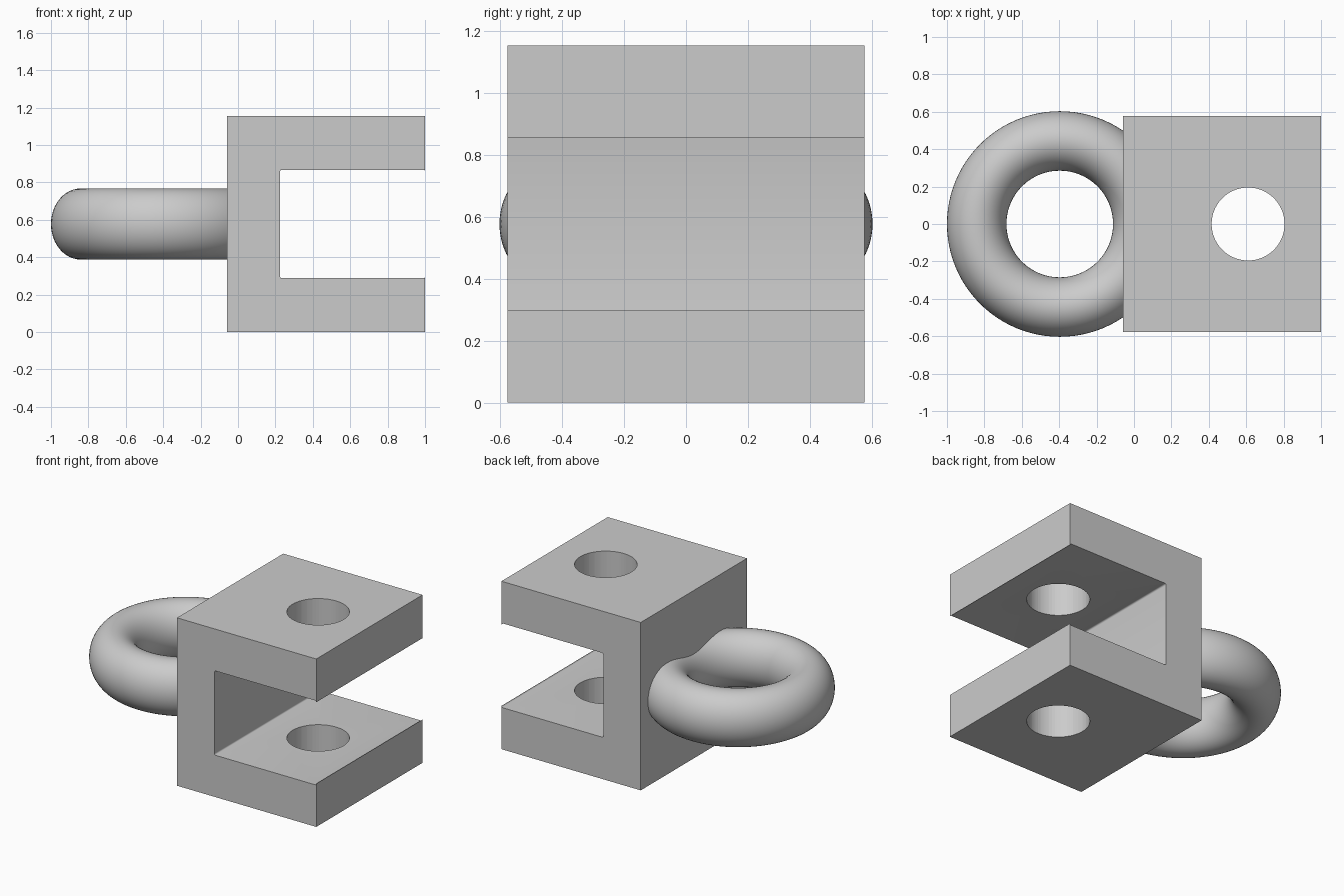
import bpy, bmesh, math
from mathutils import Vector

cube = bpy.data.objects.get("Cube")
if cube:
    bpy.data.objects.remove(cube, do_unlink=True)

grey = bpy.data.materials.new("light_grey")
grey.use_nodes = True
GREY = (0.6, 0.6, 0.6, 1)
grey.diffuse_color = GREY
grey.node_tree.nodes["Principled BSDF"].inputs["Base Color"].default_value = GREY


def add_object(name, bm):
    bmesh.ops.recalc_face_normals(bm, faces=bm.faces)
    mesh = bpy.data.meshes.new(name)
    bm.to_mesh(mesh)
    bm.free()
    mesh.materials.append(grey)
    obj = bpy.data.objects.new(name, mesh)
    bpy.context.collection.objects.link(obj)
    return obj


def smooth(obj):
    bpy.ops.object.select_all(action='DESELECT')
    obj.select_set(True)
    bpy.context.view_layer.objects.active = obj
    bpy.ops.object.shade_smooth_by_angle(angle=math.radians(30))


HEIGHT = 1.155
MID = HEIGHT / 2
HALF = HEIGHT / 2
BACK, FRONT, SLOT_X = -0.06, 1.0, 0.225
SLOT, R = 0.29, 0.01


# Fork block: C-shaped profile with slightly rounded slot corners
def corner(cx, cz, start):
    angles = [math.radians(start + 22.5 * i) for i in range(5)]
    return [(cx + R * math.cos(a), cz + R * math.sin(a)) for a in angles]


upper = [(BACK, HALF), (FRONT, HALF)]
upper += corner(FRONT - R, SLOT - R, 0) + corner(SLOT_X + R, SLOT - R, 90)
profile = upper + [(x, -z) for x, z in reversed(upper)]

bm = bmesh.new()
face = bm.faces.new([bm.verts.new((x, -HALF, MID + z)) for x, z in profile])
side = bmesh.ops.extrude_face_region(bm, geom=[face])
bmesh.ops.translate(bm, vec=(0, 2 * HALF, 0),
                    verts=[v for v in side["geom"] if isinstance(v, bmesh.types.BMVert)])
block = add_object("fork_block", bm)

# Pin hole through both prongs
bm = bmesh.new()
bmesh.ops.create_cone(bm, cap_ends=True, segments=64, radius1=0.195, radius2=0.195, depth=2)
bmesh.ops.translate(bm, vec=(0.61, 0, MID), verts=bm.verts)
cutter = add_object("pin_hole_cutter", bm)
cutter.hide_render = True
cut = block.modifiers.new("pin_hole", 'BOOLEAN')
cut.object = cutter
cut.solver = 'EXACT'
smooth(block)
bpy.ops.object.modifier_apply(modifier=cut.name)
bpy.data.objects.remove(cutter, do_unlink=True)
smooth(block)

# Eye ring: oval section swept around a vertical axis, buried in the block wall
bm = bmesh.new()
center = Vector((-0.397, 0, MID))
section = []
for i in range(48):
    a = math.tau * i / 48
    section.append(bm.verts.new(center + Vector((0.444 + 0.159 * math.cos(a), 0, 0.19 * math.sin(a)))))
edges = [bm.edges.new((section[i - 1], section[i])) for i in range(48)]
bmesh.ops.spin(bm, geom=section + edges, cent=center, axis=(0, 0, 1),
               angle=math.tau, steps=96, use_merge=True)
bmesh.ops.remove_doubles(bm, verts=bm.verts, dist=0.0001)
smooth(add_object("eye_ring", bm))
